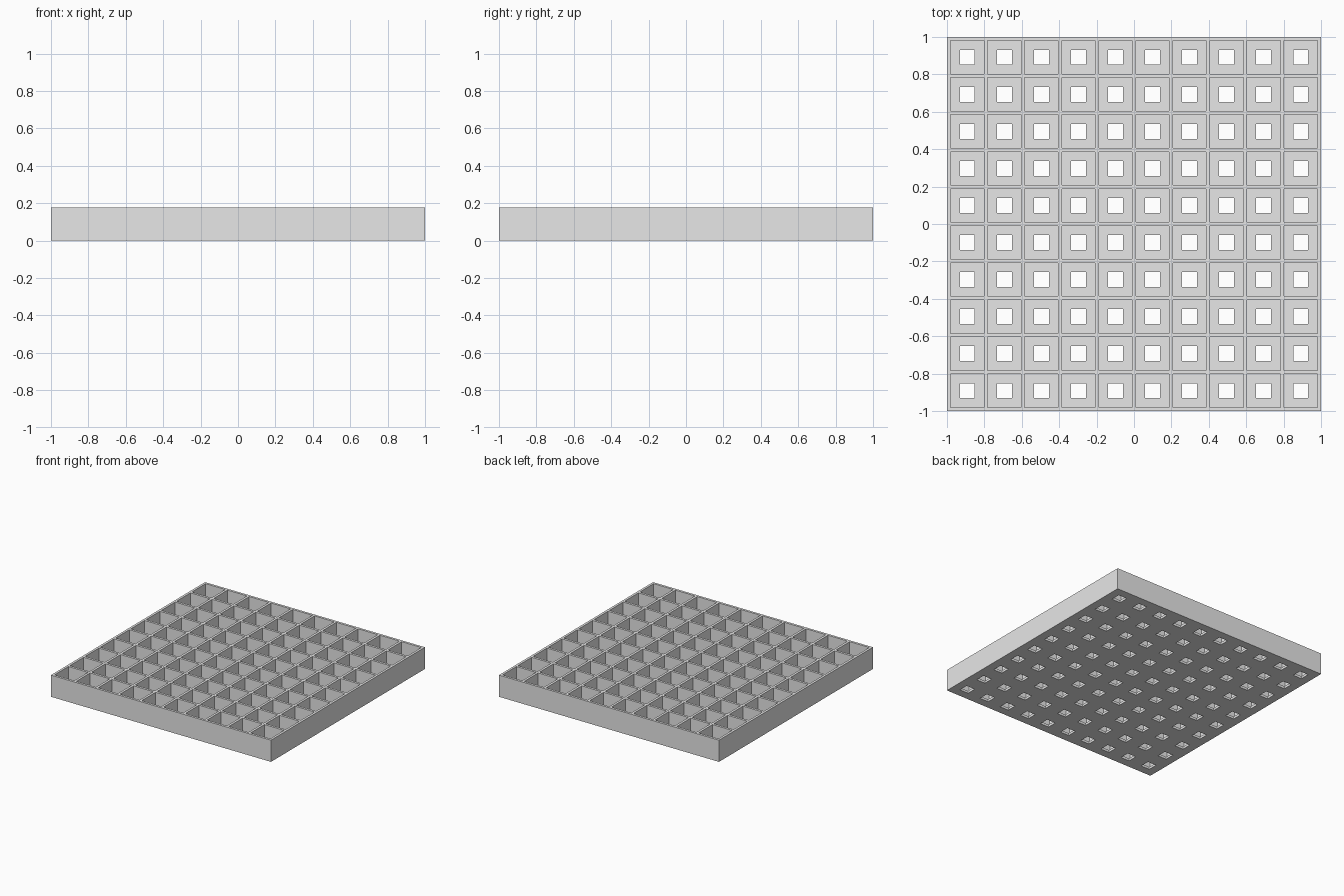
import bpy
import bmesh
from mathutils import Matrix

cube = bpy.data.objects.get("Cube")
if cube:
    bpy.data.objects.remove(cube, do_unlink=True)

# Proportions: ten pockets, eleven walls across
CELLS = 10
UNIT = 2 / 101
WALL, POCKET, HOLE = UNIT, 9 * UNIT, 4 * UNIT
PITCH = WALL + POCKET
HEIGHT = 9 * UNIT
FLOOR = UNIT

grey = bpy.data.materials.new("light_grey")
grey.use_nodes = True
colour = (0.8, 0.8, 0.8, 1)
grey.diffuse_color = colour
grey.node_tree.nodes["Principled BSDF"].inputs["Base Color"].default_value = colour


def boxes(name, centres, width, bottom, top):
    """One mesh object holding a square box at each centre."""
    bm = bmesh.new()
    scale = Matrix.Diagonal((width, width, top - bottom, 1))
    for x, y in centres:
        place = Matrix.Translation((x, y, (bottom + top) / 2))
        bmesh.ops.create_cube(bm, size=1, matrix=place @ scale)
    mesh = bpy.data.meshes.new(name)
    bm.to_mesh(mesh)
    bm.free()
    mesh.materials.append(grey)
    obj = bpy.data.objects.new(name, mesh)
    bpy.context.collection.objects.link(obj)
    return obj


# Solid tray block
tray = boxes("grid_tray", [(0, 0)], 2, 0, HEIGHT)

# Open pockets above the floor, then drain holes through it
steps = [(i - (CELLS - 1) / 2) * PITCH for i in range(CELLS)]
centres = [(x, y) for x in steps for y in steps]
cutters = [
    boxes("pocket_cutter", centres, POCKET, FLOOR, HEIGHT + UNIT),
    boxes("drain_hole_cutter", centres, HOLE, -UNIT, FLOOR + UNIT),
]
for cutter in cutters:
    cutter.hide_render = True
    cut = tray.modifiers.new(cutter.name, "BOOLEAN")
    cut.operation = "DIFFERENCE"
    cut.solver = "EXACT"
    cut.object = cutter

# Bake the cuts and discard the cutters
bpy.context.view_layer.update()
graph = bpy.context.evaluated_depsgraph_get()
baked = bpy.data.meshes.new_from_object(tray.evaluated_get(graph))
tray.modifiers.clear()
tray.data = baked
for cutter in cutters:
    bpy.data.objects.remove(cutter, do_unlink=True)
